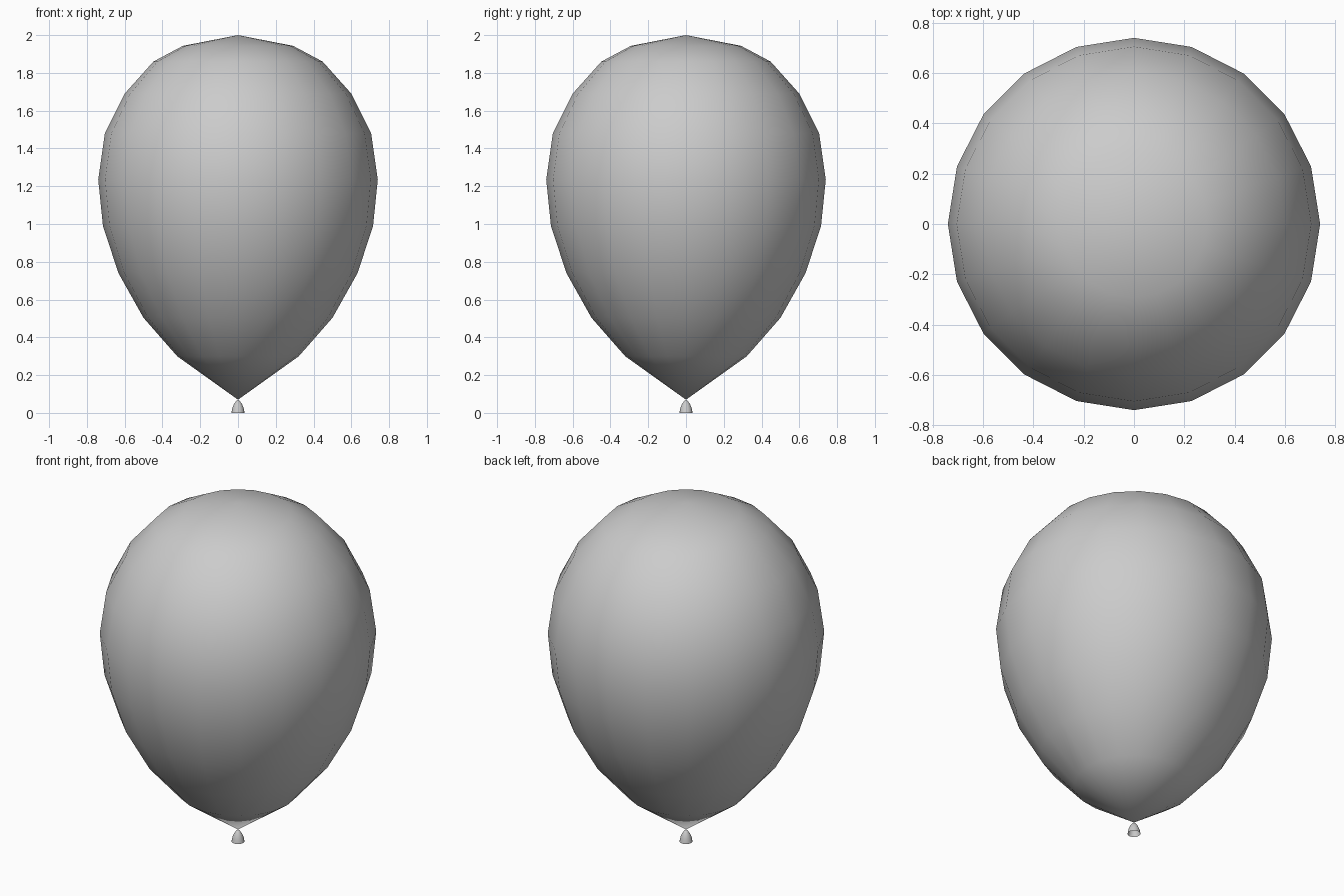
import bpy, bmesh
from math import cos, sin, pi

if "Cube" in bpy.data.objects:
    bpy.data.objects.remove(bpy.data.objects["Cube"])


def lathe(name, profile, sides):
    """Revolve (radius, z) points about z; radius 0 makes a single pole point."""
    bm = bmesh.new()
    rings = []
    for r, z in profile:
        if r == 0:
            rings.append([bm.verts.new((0, 0, z))] * sides)
        else:
            rings.append([bm.verts.new((r * cos(2 * pi * i / sides),
                                        r * sin(2 * pi * i / sides), z))
                          for i in range(sides)])
    for low, high in zip(rings, rings[1:]):
        for i in range(sides):
            j = (i + 1) % sides
            loop = [low[i], low[j], high[j], high[i]]
            bm.faces.new(list(dict.fromkeys(loop)))
    for f in bm.faces:
        f.smooth = True
    mesh = bpy.data.meshes.new(name)
    bm.to_mesh(mesh)
    bm.free()
    obj = bpy.data.objects.new(name, mesh)
    bpy.context.collection.objects.link(obj)
    return obj


# Inflated body: teardrop with a pointed base and low-poly outline
lathe("balloon_body", [
    (0, 0.07), (0.322, 0.30), (0.50, 0.503), (0.633, 0.74), (0.715, 0.99),
    (0.74, 1.235), (0.705, 1.48), (0.60, 1.69), (0.448, 1.86),
    (0.292, 1.943), (0, 2.0)], 20)

# Small flared knot below the body, open at the bottom
lathe("balloon_knot", [
    (0.035, 0.0), (0.030, 0.025), (0.021, 0.047), (0.010, 0.062), (0, 0.07)], 16)
